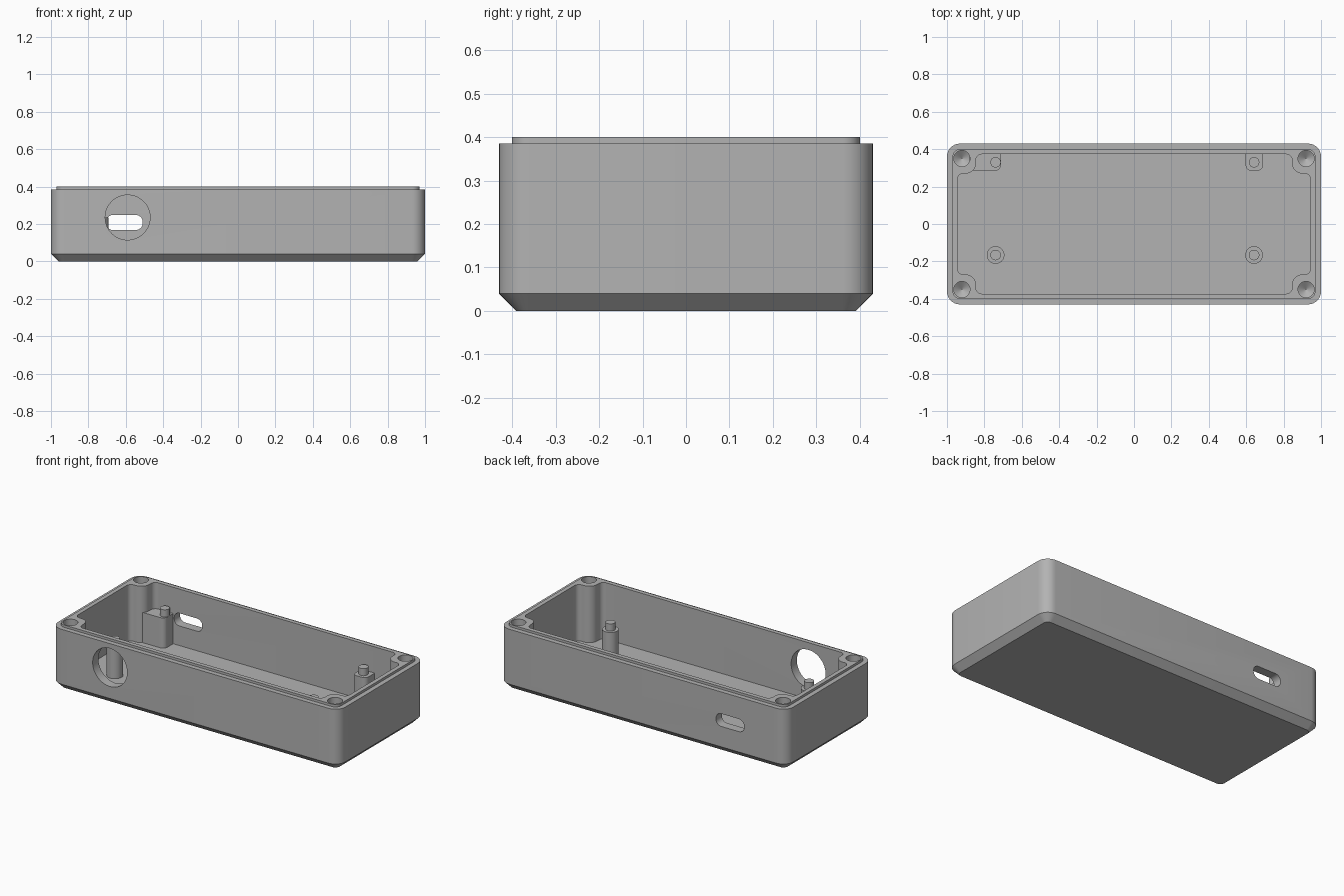
import bpy, bmesh, math
from mathutils import Vector, Matrix

cube = bpy.data.objects.get("Cube")
if cube:
    bpy.data.objects.remove(cube, do_unlink=True)

GREY = (0.45, 0.45, 0.45, 1)
mat = bpy.data.materials.new("matte grey")
mat.use_nodes = True
mat.diffuse_color = GREY
mat.node_tree.nodes["Principled BSDF"].inputs["Base Color"].default_value = GREY

TOP, RIM, FLOOR, CHAMFER = 0.40, 0.385, 0.045, 0.04


def rounded(corners, steps=8):
    """Outline from (x, y, radius) corners, each replaced by an arc."""
    out = []
    for i, (x, y, r) in enumerate(corners):
        p = Vector((x, y))
        if r == 0:
            out.append(p)
            continue
        a = (Vector(corners[i - 1][:2]) - p).normalized()
        b = (Vector(corners[(i + 1) % len(corners)][:2]) - p).normalized()
        c = p + (a + b) * r
        for k in range(steps + 1):
            t = math.pi / 2 * k / steps
            out.append(c - b * r * math.cos(t) - a * r * math.sin(t))
    return out


def rect(x0, x1, y0, y1, r):
    return rounded([(x0, y0, r), (x1, y0, r), (x1, y1, r), (x0, y1, r)])


def circle(x, y, r, n=40):
    return [Vector((x + r * math.cos(2 * math.pi * i / n),
                    y + r * math.sin(2 * math.pi * i / n))) for i in range(n)]


def loft(name, rings, matrix=None):
    """Closed solid through (outline, height) rings."""
    bm = bmesh.new()
    loops = [[bm.verts.new((p.x, p.y, z)) for p in pts] for pts, z in rings]
    n = len(loops[0])
    for lo, hi in zip(loops, loops[1:]):
        for i in range(n):
            j = (i + 1) % n
            bm.faces.new((lo[i], lo[j], hi[j], hi[i]))
    bm.faces.new(loops[0][::-1])
    bm.faces.new(loops[-1])
    bmesh.ops.recalc_face_normals(bm, faces=bm.faces)
    if matrix:
        bm.transform(matrix)
    me = bpy.data.meshes.new(name)
    bm.to_mesh(me)
    bm.free()
    me.materials.append(mat)
    ob = bpy.data.objects.new(name, me)
    bpy.context.collection.objects.link(ob)
    return ob


def select(ob):
    bpy.ops.object.select_all(action='DESELECT')
    ob.select_set(True)
    bpy.context.view_layer.objects.active = ob


def cut(target, cutter):
    mod = target.modifiers.new("cut", 'BOOLEAN')
    mod.operation, mod.solver, mod.object = 'DIFFERENCE', 'EXACT', cutter
    select(target)
    bpy.ops.object.modifier_apply(modifier=mod.name)
    bpy.data.objects.remove(cutter, do_unlink=True)


# Outer shell with chamfered base and stepped lip
IN = 0.04
base = rect(-1 + IN, 1 - IN, -0.43 + IN, 0.43 - IN, 0.03)
wall = rect(-1, 1, -0.43, 0.43, 0.07)
lip = rect(-0.97, 0.97, -0.40, 0.40, 0.04)
shell = loft("enclosure_shell",
             [(base, 0), (wall, CHAMFER), (wall, RIM), (lip, RIM), (lip, TOP)])

# Cavity outline steps around the four corner screw bosses
quarter = [(0.943, 0.27, 0.03), (0.845, 0.27, 0.055), (0.845, 0.373, 0.03)]
outline = []
for sx, sy in ((1, 1), (-1, 1), (-1, -1), (1, -1)):
    pts = [(sx * x, sy * y, r) for x, y, r in quarter]
    outline += pts if sx * sy > 0 else pts[::-1]
cavity = rounded(outline)
cut(shell, loft("cavity_cutter", [(cavity, FLOOR), (cavity, 0.6)]))

# Screw holes with drill-point bottoms
for sx in (-1, 1):
    for sy in (-1, 1):
        x, y = sx * 0.92, sy * 0.35
        cut(shell, loft("screw_hole_cutter", [
            (circle(x, y, 0.001), 0.13), (circle(x, y, 0.043), 0.16),
            (circle(x, y, 0.043), 0.5)]))

# Round opening through the front, cable slot through the back
stand = Matrix.Rotation(math.radians(90), 4, 'X')
hole = circle(-0.59, 0.235, 0.12, 64)
cut(shell, loft("front_hole_cutter", [(hole, 0.3), (hole, 0.6)], stand))
slot = rect(-0.705, -0.51, 0.168, 0.248, 0.036)
cut(shell, loft("back_slot_cutter", [(slot, -0.6), (slot, -0.3)], stand))

parts = [shell]

# Board supports: two wall blocks and two round standoffs, each with a peg
SEAT, PEG = 0.235, 0.28
left_block = rounded([(0.597, 0.285, 0.03), (0.69, 0.285, 0.03),
                      (0.69, 0.385, 0), (0.597, 0.385, 0)])
right_block = rounded([(-0.88, 0.285, 0), (-0.712, 0.285, 0.03),
                       (-0.712, 0.385, 0), (-0.88, 0.385, 0)])
supports = {
    "back_left": ((0.642, 0.33), left_block),
    "back_right": ((-0.74, 0.33), right_block),
    "front_left": ((0.642, -0.166), circle(0.642, -0.166, 0.047)),
    "front_right": ((-0.74, -0.166), circle(-0.74, -0.166, 0.047)),
}
for side, ((x, y), shape) in supports.items():
    parts.append(loft(side + "_support", [(shape, FLOOR - 0.01), (shape, SEAT)]))
    pin = circle(x, y, 0.028)
    parts.append(loft(side + "_peg", [(pin, SEAT - 0.01), (pin, PEG)]))

for ob in parts:
    select(ob)
    bpy.ops.object.shade_smooth_by_angle(angle=math.radians(30))
